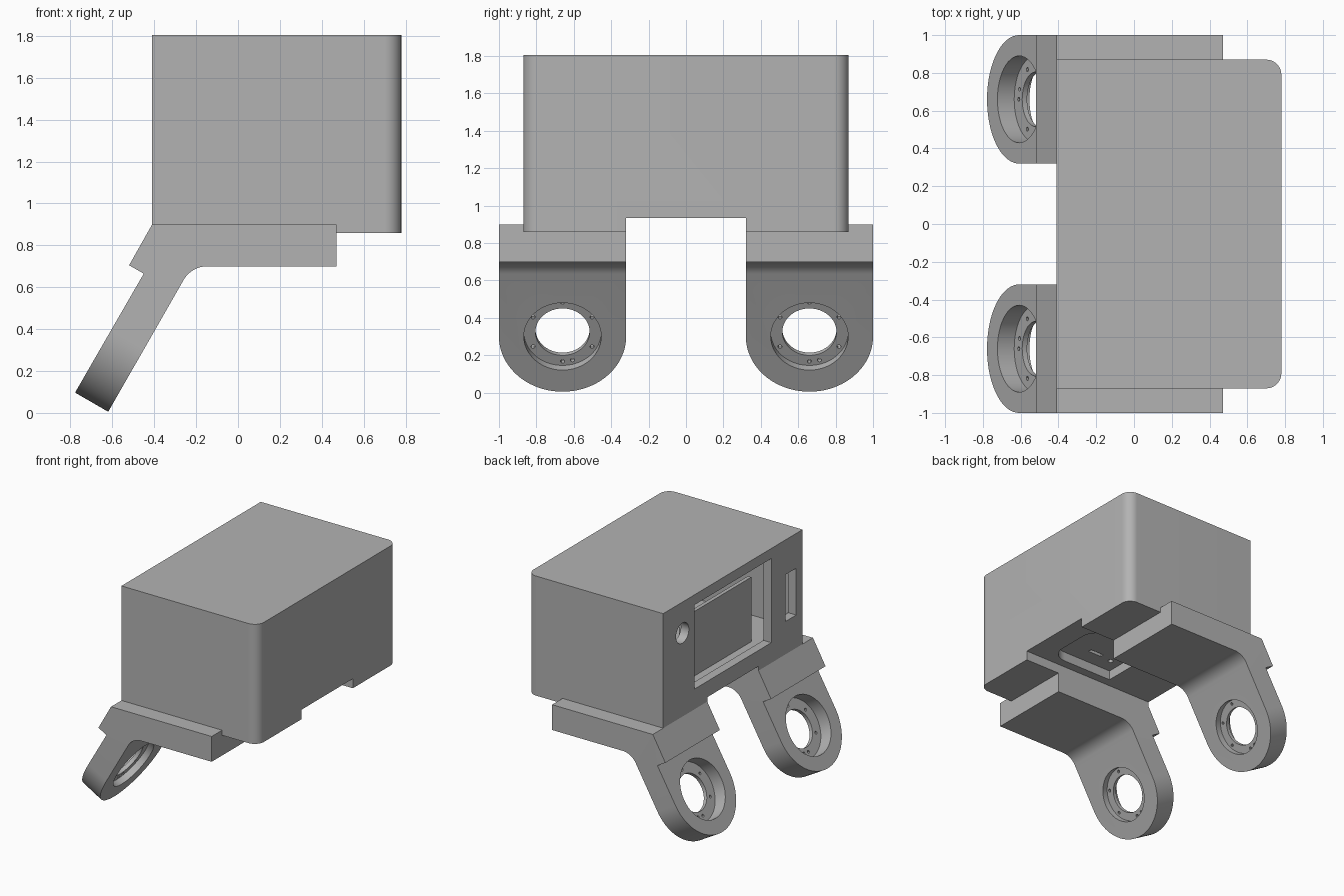
import bpy, bmesh
from math import cos, sin, radians
from mathutils import Matrix, Vector

cube = bpy.data.objects.get("Cube")
if cube:
    bpy.data.objects.remove(cube, do_unlink=True)

grey = bpy.data.materials.new("plain grey")
grey.use_nodes = True
colour = (0.45, 0.45, 0.45, 1)
grey.diffuse_color = colour
grey.node_tree.nodes["Principled BSDF"].inputs["Base Color"].default_value = colour


def frame(u, v, origin=(0, 0, 0)):
    """Matrix whose x, y, z axes are u, v and u cross v."""
    u, v = Vector(u), Vector(v)
    m = Matrix((u, v, u.cross(v))).transposed().to_4x4()
    m.translation = origin
    return m


FLAT = Matrix.Identity(4)
SIDE = frame((1, 0, 0), (0, 0, 1))      # x-z outline, depth along -y
FACE = frame((0, 1, 0), (0, 0, 1))      # y-z outline, depth along +x


def arc(cx, cy, r, start, end, steps=12):
    angles = [radians(start + (end - start) * i / steps) for i in range(steps + 1)]
    return [(cx + r * cos(a), cy + r * sin(a)) for a in angles]


def circle(cx, cy, r, steps=48):
    return arc(cx, cy, r, 0, 360, steps)[:-1]


def rect(x0, x1, y0, y1):
    return [(x0, y0), (x1, y0), (x1, y1), (x0, y1)]


def prism(name, outline, lo, hi, matrix=FLAT):
    bm = bmesh.new()
    face = bm.faces.new([bm.verts.new((x, y, lo)) for x, y in outline])
    top = bmesh.ops.extrude_face_region(bm, geom=[face])["geom"]
    bmesh.ops.translate(bm, vec=(0, 0, hi - lo),
                        verts=[g for g in top if isinstance(g, bmesh.types.BMVert)])
    bmesh.ops.transform(bm, matrix=matrix, verts=bm.verts)
    bmesh.ops.recalc_face_normals(bm, faces=bm.faces)
    mesh = bpy.data.meshes.new(name)
    bm.to_mesh(mesh)
    bm.free()
    mesh.materials.append(grey)
    obj = bpy.data.objects.new(name, mesh)
    bpy.context.collection.objects.link(obj)
    return obj


def carve(obj, cutters, operation="DIFFERENCE"):
    """Boolean the cutters into obj, bake the result, remove the cutters."""
    for c in cutters:
        c.hide_render = True
        mod = obj.modifiers.new(c.name, "BOOLEAN")
        mod.operation, mod.object, mod.solver = operation, c, "EXACT"
    bpy.context.view_layer.update()
    mesh = bpy.data.meshes.new_from_object(
        obj.evaluated_get(bpy.context.evaluated_depsgraph_get()))
    obj.modifiers.clear()
    obj.data = mesh
    for c in cutters:
        bpy.data.objects.remove(c, do_unlink=True)


def smooth(obj):
    bpy.ops.object.select_all(action="DESELECT")
    obj.select_set(True)
    bpy.context.view_layer.objects.active = obj
    bpy.ops.object.shade_smooth_by_angle(angle=radians(30))


# Housing: hollow box with two rounded upright edges
X0, X1, W, R = -0.41, 0.78, 0.87, 0.08
plan = ([(X0, -W)] + arc(X1 - R, -W + R, R, -90, 0)
        + arc(X1 - R, W - R, R, 0, 90) + [(X0, W)])
housing = prism("housing", plan, 0.86, 1.805)
carve(housing, [
    prism("cavity", rect(X0 + 0.07, X1 - 0.07, -0.8, 0.8), 1.05, 1.73),
    prism("belly_notch", rect(X0 - 0.1, X1 + 0.1, -0.32, 0.32), 0.8, 0.935),
])
# Openings in the wall, and the recess with small slots underneath
recess = ([(0.03, -0.25)] + arc(0.47, -0.12, 0.13, -90, 0)
          + arc(0.47, 0.12, 0.13, 0, 90) + [(0.03, 0.25)])
carve(housing, [
    prism("window", rect(-0.48, 0.48, 1.06, 1.725), X0 - 0.1, X0 + 0.1, FACE),
    prism("side_slot", rect(-0.79, -0.655, 1.16, 1.53), X0 - 0.1, X0 + 0.1, FACE),
    prism("round_port", circle(0.63, 1.56, 0.08), X0 - 0.1, X0 + 0.1, FACE),
    prism("belly_recess", recess, 0.9, 1.01),
    prism("belly_slot", rect(0.22, 0.34, -0.125, -0.095), 0.95, 1.1),
    prism("belly_hole", circle(0.12, -0.13, 0.02, 16), 0.95, 1.1),
])
smooth(housing)

# Thin display panel standing behind the window
prism("display_panel", rect(-0.43, 0.43, 1.04, 1.56), X0 + 0.14, X0 + 0.17, FACE)

# Brackets: bent side outline, rounded foot, stepped bearing seat
bend = arc(-0.147, 0.57, 0.13, 90, 150)
outline = ([(X0, 0.9), (0.47, 0.9), (0.47, 0.7)] + bend
           + [(-0.62, 0.005), (-0.778, 0.097), (-0.45, 0.665), (-0.52, 0.705)])
slant = (cos(radians(60)), 0, sin(radians(60)))
HALF, MID = 0.34, 0.66
for name, side in (("left_bracket", 1), ("right_bracket", -1)):
    bracket = prism(name, outline, -side * MID - HALF, -side * MID + HALF, SIDE)
    arm = frame((0, 1, 0), slant, (-0.45, side * MID, 0.3))
    tongue = [(HALF, 2), (-HALF, 2)] + arc(0, 0, HALF, 180, 360, 40)
    carve(bracket, [prism("foot_round", tongue, -1.5, 1.5, arm)], "INTERSECT")
    cutters = [
        prism("outer_seat", circle(0, 0, 0.23), -0.3, -0.08, arm),
        prism("inner_seat", circle(0, 0, 0.207), -0.05, 0.1, arm),
        prism("bore", circle(0, 0, 0.145), -0.3, 0.1, arm),
    ]
    for angle in (-90, -73, -30, 30, 90, 150, 210):
        a = radians(angle)
        cutters.append(prism("screw_hole", circle(0.182 * cos(a), 0.182 * sin(a), 0.011, 12),
                             -0.12, 0, arm))
    carve(bracket, cutters)
    smooth(bracket)
